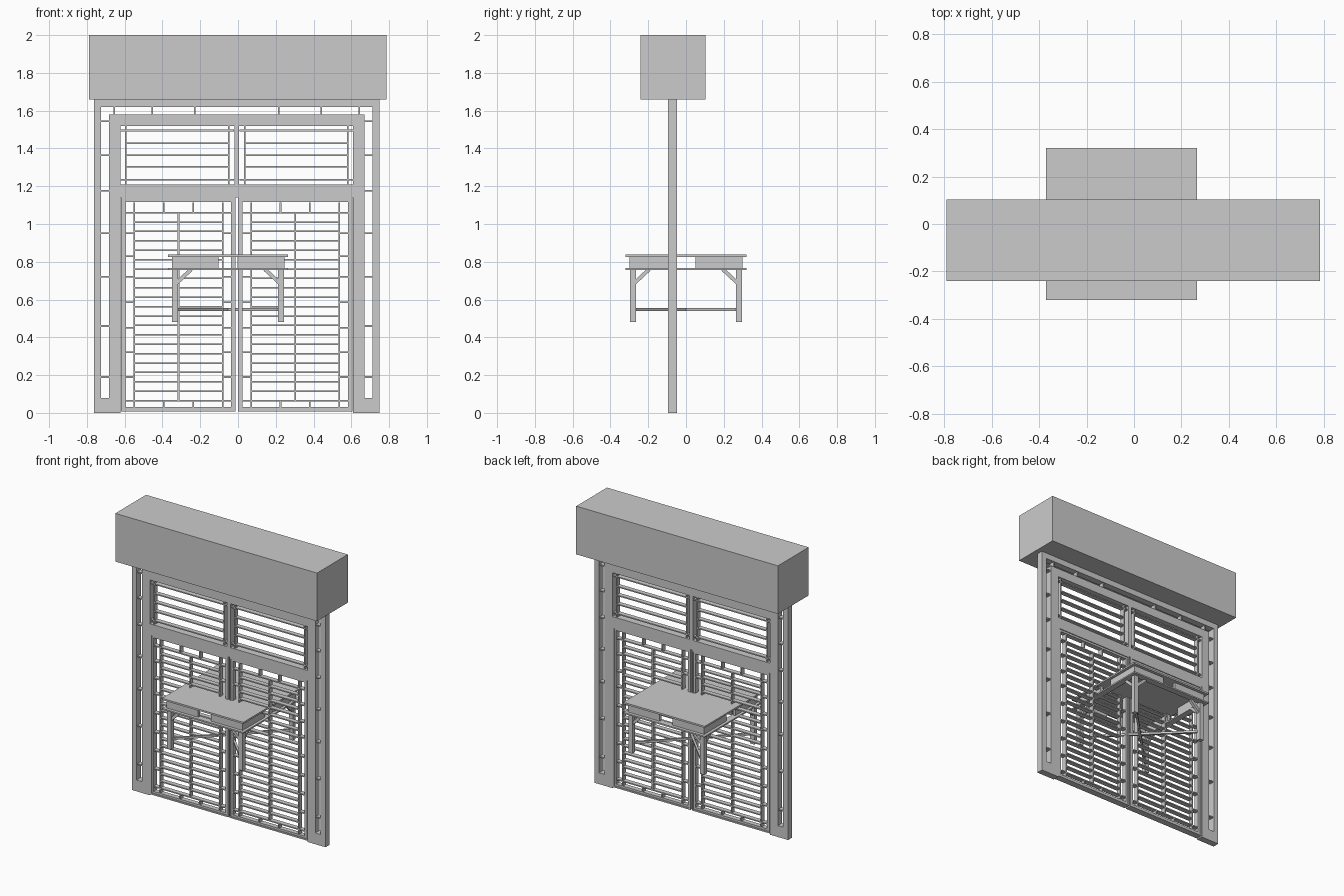
import bpy, bmesh
from mathutils import Matrix, Vector

if "Cube" in bpy.data.objects:
    bpy.data.objects.remove(bpy.data.objects["Cube"])

CX = -0.0065              # symmetry axis of the doorway
Y0, Y1 = -0.095, -0.048   # wall frame depth
S0, S1 = -0.088, -0.055   # slat depth


def make(name, boxes, beams=(), mirror=None):
    """One object from boxes (x0,x1,y0,y1,z0,z1) and square beams (a, b, width)."""
    bm = bmesh.new()
    for x0, x1, y0, y1, z0, z1 in boxes:
        m = Matrix.Translation(((x0 + x1) / 2, (y0 + y1) / 2, (z0 + z1) / 2))
        bmesh.ops.create_cube(bm, size=1, matrix=m @ Matrix.Diagonal((x1 - x0, y1 - y0, z1 - z0, 1)))
    for a, b, w in beams:
        a, b = Vector(a), Vector(b)
        d = b - a
        m = Matrix.Translation((a + b) / 2) @ d.to_track_quat('Z', 'Y').to_matrix().to_4x4()
        bmesh.ops.create_cube(bm, size=1, matrix=m @ Matrix.Diagonal((w, w, d.length, 1)))
    if mirror is not None:
        geo = bmesh.ops.duplicate(bm, geom=bm.verts[:] + bm.edges[:] + bm.faces[:])['geom']
        for v in geo:
            if isinstance(v, bmesh.types.BMVert):
                v.co.x = 2 * mirror - v.co.x
        bmesh.ops.reverse_faces(bm, faces=[f for f in geo if isinstance(f, bmesh.types.BMFace)])
    me = bpy.data.meshes.new(name)
    bm.to_mesh(me)
    bm.free()
    ob = bpy.data.objects.new(name, me)
    bpy.context.collection.objects.link(ob)
    return ob


def ring(x0, x1, z0, z1, w, y0, y1):
    """Upright rectangular frame of four boxes."""
    return [(x0, x0 + w, y0, y1, z0, z1), (x1 - w, x1, y0, y1, z0, z1),
            (x0 + w, x1 - w, y0, y1, z0, z0 + w), (x0 + w, x1 - w, y0, y1, z1 - w, z1)]


def hbar(x0, x1, z, t=0.008):
    return (x0, x1, S0, S1, z - t / 2, z + t / 2)


def vbar(x, z0, z1, t=0.008):
    return (x - t / 2, x + t / 2, S0, S1, z0, z1)


# header box
make("header_box", [(-0.79, 0.785, -0.24, 0.103, 1.66, 2.0)])

# door surround
make("outer_stiles", [(-0.763, -0.725, Y0, Y1, 0, 1.66), (-0.725, -0.622, Y0, Y1, 0, 0.08),
                      (-0.683, -0.622, Y0, Y1, 0.08, 1.58)], mirror=CX)
make("surround_rails", [(-0.725, 0.712, Y0, Y1, 1.62, 1.66), (-0.622, 0.609, Y0, Y1, 1.52, 1.58),
                        (-0.622, 0.609, Y0, Y1, 1.14, 1.21)])
make("transom_mullion", [(CX - 0.013, CX + 0.013, Y0, Y1, 1.21, 1.52)])

# small spacers in the gap round the surround
make("gap_spacers", [hbar(-0.725, -0.683, z) for z in (1.545, 1.363, 1.175, 0.95, 0.72, 0.46, 0.19)]
     + [vbar(x, 1.58, 1.62) for x in (-0.655, -0.453, -0.23)], mirror=CX)

# transom lattice
make("transom_lattice", [vbar(-0.594, 1.21, 1.52), vbar(-0.049, 1.21, 1.52),
                         hbar(-0.622, -0.02, 1.495), hbar(-0.622, -0.02, 1.235)]
     + [hbar(-0.594, -0.049, z) for z in (1.427, 1.365, 1.302)], mirror=CX)

# doors: stepped frame, then lattice
L, R = -0.62, -0.012
make("door_frames", ring(L, R, 0.008, 1.14, 0.010, Y0, Y1)
     + ring(L + 0.01, R - 0.01, 0.018, 1.13, 0.014, Y0 + 0.006, Y1 - 0.006), mirror=CX)
zb, zt, n = 0.065, 1.06, 20
lattice = [vbar(-0.548, 0.03, 1.115), vbar(-0.082, 0.03, 1.115), vbar(-0.315, zb, zt)]
lattice += [hbar(-0.548, -0.082, zb + (zt - zb) * i / n) for i in range(n + 1)]
lattice += [vbar(x, a, b) for x in (-0.392, -0.238) for a, b in ((0.03, zb), (zt, 1.115))]
for z in (1.06, 0.95, 0.83, 0.72, 0.585, 0.45, 0.32, 0.19, 0.065):
    lattice += [hbar(-0.60, -0.548, z), hbar(-0.082, -0.03, z)]
make("door_lattice", lattice, mirror=CX)

# table
TX = -0.0525
x0, y0 = TX - 0.318, 0.32
make("table_top", [(x0, 2 * TX - x0, -y0, y0, 0.826, 0.838)])
w = 0.045
make("table_lower_rim", [(x0, 2 * TX - x0, s - w / 2, s + w / 2, 0.757, 0.767) for s in (-y0 + w / 2, y0 - w / 2)]
     + [(s - w / 2, s + w / 2, -y0 + w, y0 - w, 0.757, 0.767) for s in (x0 + w / 2, 2 * TX - x0 - w / 2)])
for side, s in (("front", -1), ("back", 1)):
    def yr(a, b):
        return tuple(sorted((s * a, s * b)))
    # corner aprons leave an opening in the middle of each side
    make(side + "_apron", [(TX - 0.298, TX - 0.05, *yr(0.278, 0.298), 0.767, 0.826),
                           (TX - 0.298, TX - 0.278, *yr(0.05, 0.278), 0.767, 0.826)], mirror=TX)
    make(side + "_legs", [(TX - 0.296, TX - 0.264, *yr(0.264, 0.296), 0.48, 0.757)], mirror=TX)
    xl, yl = TX - 0.28, s * 0.28
    make(side + "_braces", [], [((xl + 0.01, yl, 0.69), (xl + 0.085, yl, 0.76), 0.02),
                                ((xl, yl - s * 0.01, 0.69), (xl, yl - s * 0.085, 0.76), 0.02)], mirror=TX)
# crossed stretchers
make("cross_stretchers", [], [((TX - 0.28, -0.28, 0.547), (TX + 0.28, 0.28, 0.547), 0.015),
                              ((TX - 0.28, 0.28, 0.547), (TX + 0.28, -0.28, 0.547), 0.015)])
